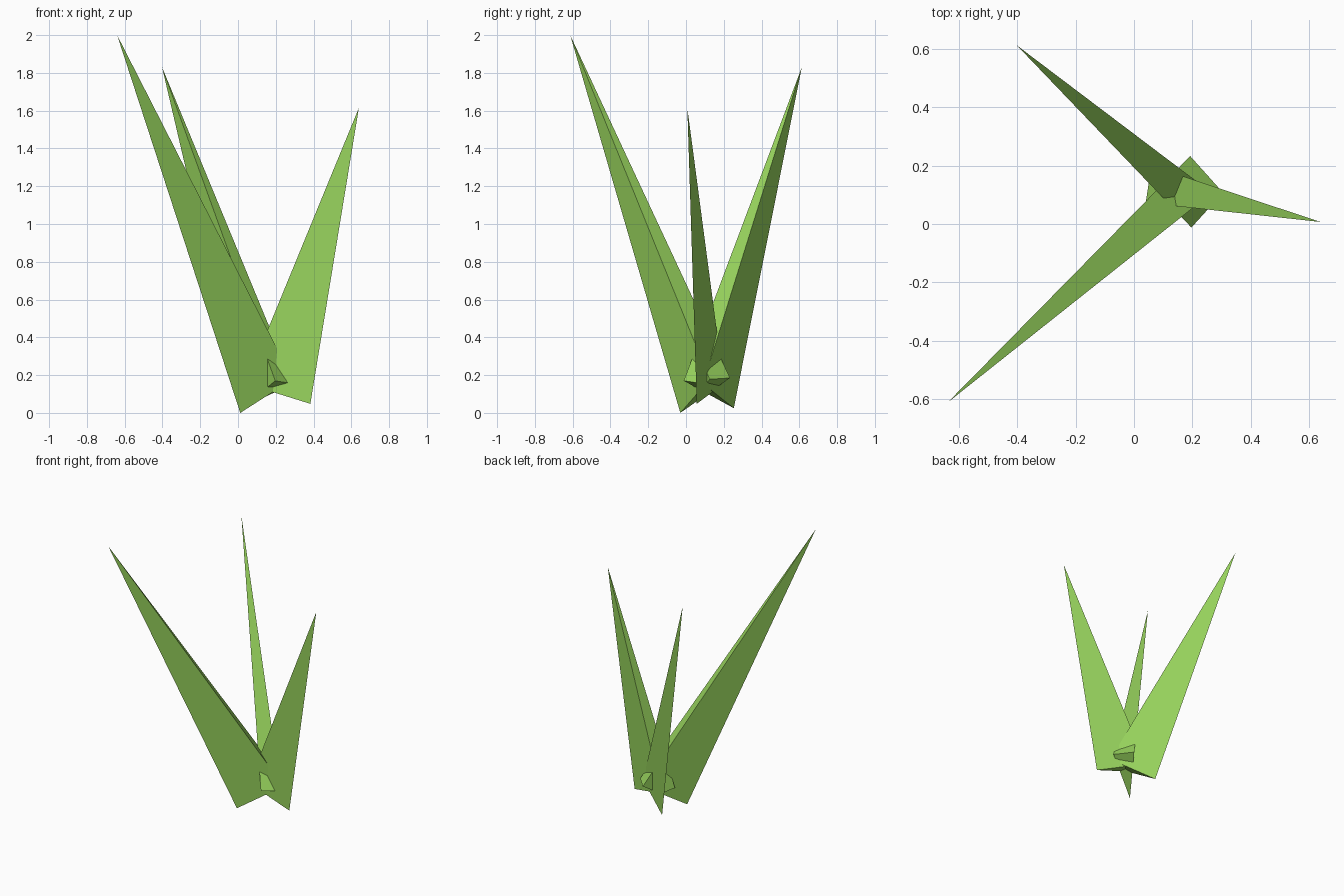
import bpy, bmesh
from mathutils import Vector

if "Cube" in bpy.data.objects:
    bpy.data.objects.remove(bpy.data.objects["Cube"])

green = bpy.data.materials.new("leaf green")
green.diffuse_color = (0.323, 0.68, 0.114, 1)
green.use_nodes = True
green.node_tree.nodes["Principled BSDF"].inputs["Base Color"].default_value = green.diffuse_color


def blade(name, tip, keel, side_a, side_b):
    """Closed three-sided spike: a narrow triangular base drawn to a tip."""
    bm = bmesh.new()
    t, k, a, b = (bm.verts.new(Vector(p)) for p in (tip, keel, side_a, side_b))
    for face in ((t, k, a), (t, a, b), (t, b, k), (k, b, a)):
        bm.faces.new(face)
    bmesh.ops.recalc_face_normals(bm, faces=bm.faces)
    mesh = bpy.data.meshes.new(name)
    bm.to_mesh(mesh)
    bm.free()
    mesh.materials.append(green)
    bpy.context.collection.objects.link(bpy.data.objects.new(name, mesh))


# Three grass blades leaning outwards from one shared root
blade("tall_front_blade", (-0.64, -0.613, 2.0),
      (0.012, -0.03, 0.0), (0.193, 0.233, 0.185), (0.29, 0.125, 0.178))
blade("middle_back_blade", (-0.402, 0.613, 1.83),
      (0.02, 0.253, 0.025), (0.197, -0.012, 0.17), (0.29, 0.09, 0.155))
blade("short_right_blade", (0.64, 0.007, 1.615),
      (0.383, 0.057, 0.048), (0.04, 0.073, 0.155), (0.06, 0.20, 0.155))
